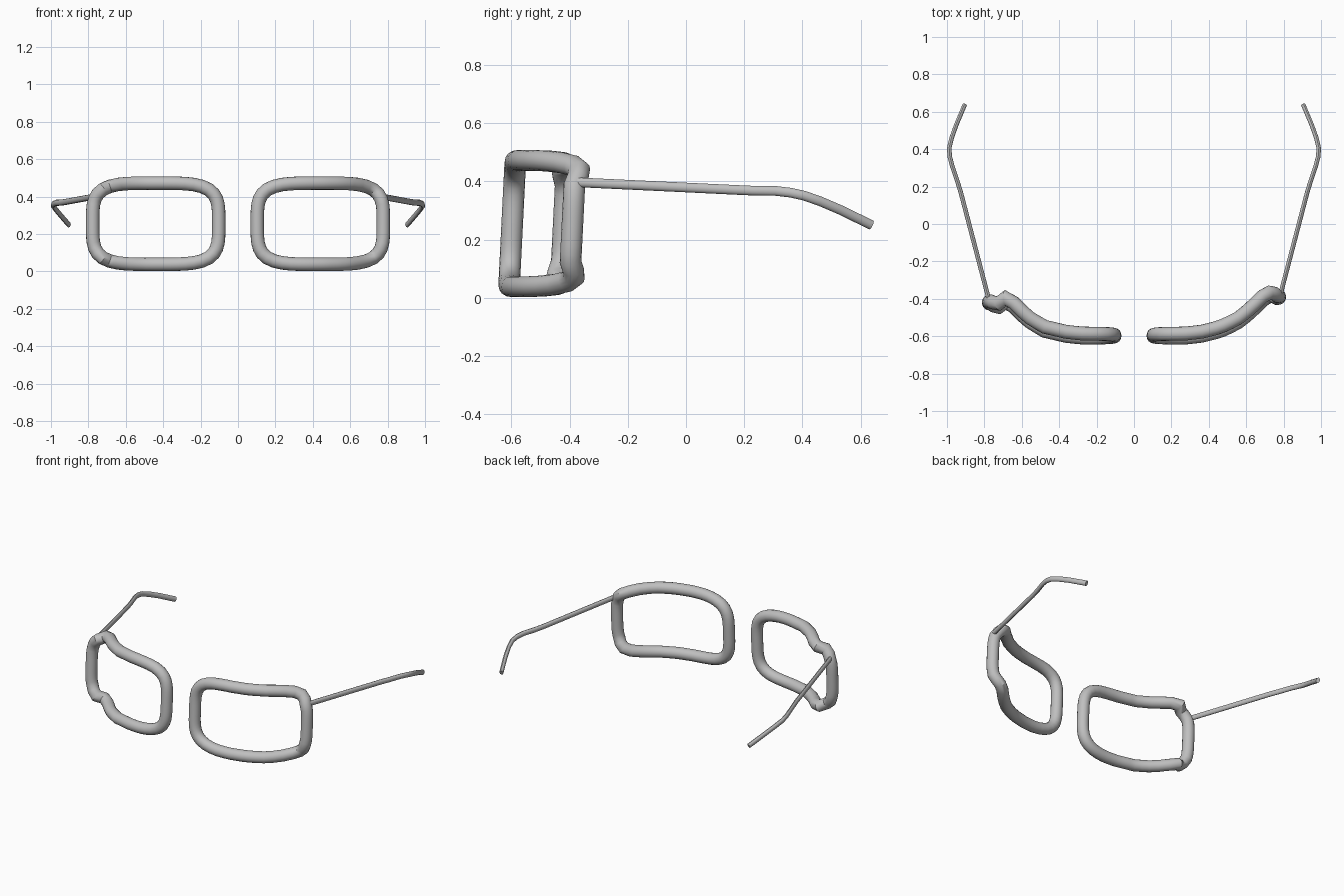
import bpy, bmesh, math
from mathutils import Vector

if "Cube" in bpy.data.objects:
    bpy.data.objects.remove(bpy.data.objects["Cube"])

grey = bpy.data.materials.new("frame grey")
grey.diffuse_color = (0.52, 0.52, 0.52, 1)
grey.use_nodes = True
grey.node_tree.nodes["Principled BSDF"].inputs["Base Color"].default_value = grey.diffuse_color


def sweep(name, path, ref, half_a, half_b, closed, sides=16):
    """Sweep an elliptical section along a path with mitred bends."""
    bm = bmesh.new()
    rings, n = [], len(path)
    for i, p in enumerate(path):
        before = path[i - 1] if closed or i > 0 else p - (path[1] - p)
        after = path[(i + 1) % n] if closed or i < n - 1 else p + (p - before)
        t1, t2 = (p - before).normalized(), (after - p).normalized()
        t = (t1 + t2).normalized()
        a = ref(p)
        a = (a - t * a.dot(t)).normalized()
        b = t.cross(a)
        bend = t2 - t1
        stretch = min(1 / max(t.dot(t1), 0.6), 1.5) - 1
        bend = bend.normalized() if bend.length > 1e-5 else Vector()
        ring = []
        for k in range(sides):
            w = 2 * math.pi * k / sides
            off = a * half_a * math.cos(w) + b * half_b * math.sin(w)
            ring.append(bm.verts.new(p + off + bend * bend.dot(off) * stretch))
        rings.append(ring)
    for i in range(n if closed else n - 1):
        r, s = rings[i], rings[(i + 1) % n]
        for k in range(sides):
            m = (k + 1) % sides
            bm.faces.new((r[k], r[m], s[m], s[k]))
    if not closed:
        bm.faces.new(rings[0])
        bm.faces.new(rings[-1])
    bmesh.ops.recalc_face_normals(bm, faces=bm.faces)
    me = bpy.data.meshes.new(name)
    bm.to_mesh(me)
    bm.free()
    me.materials.append(grey)
    ob = bpy.data.objects.new(name, me)
    bpy.context.collection.objects.link(ob)
    bpy.ops.object.select_all(action='DESELECT')
    ob.select_set(True)
    bpy.context.view_layer.objects.active = ob
    bpy.ops.object.shade_smooth_by_angle(angle=math.radians(35))
    return ob


def depth(profile, x):
    """Depth of the wrapped rim at a distance x from the middle."""
    if x <= profile[0][0]:
        return profile[0][1]
    for (x0, y0), (x1, y1) in zip(profile, profile[1:]):
        if x <= x1:
            return y0 + (y1 - y0) * (x - x0) / (x1 - x0)
    return profile[-1][1]


# Rims: rounded rectangles wrapped back towards the temples
CX, CZ, HW, HH = 0.44, 0.255, 0.337, 0.217
wrap_right = [(0.27, -0.597), (0.36, -0.587), (0.46, -0.562), (0.55, -0.52),
              (0.62, -0.465), (0.69, -0.395), (0.735, -0.37), (0.765, -0.39)]
wrap_left = [(0.27, -0.597), (0.36, -0.588), (0.48, -0.56), (0.57, -0.505),
             (0.65, -0.425), (0.69, -0.405), (0.73, -0.44), (0.765, -0.42)]


def rim(name, side, profile, count=56):
    path = []
    for i in range(count):
        w = 2 * math.pi * i / count
        c, s = math.cos(w), math.sin(w)
        r = (c ** 4 + s ** 4) ** -0.25
        x, z = CX + HW * r * c, HH * r * s
        path.append(Vector((side * x, depth(profile, x) + 0.05 * z, CZ + z)))
    centre = Vector((side * CX, 0, CZ))
    outward = lambda p: Vector(((p.x - centre.x) / HW, 0, (p.z - CZ) / HH))
    return sweep(name, path, outward, 0.036, 0.037, True)


rim("right_rim", 1, wrap_right)
rim("left_rim", -1, wrap_left)

# Temple arms: thin rods that bow outwards and drop behind the ear
arm = [(0.777, -0.40, 0.398), (0.925, 0.165, 0.371), (0.945, 0.23, 0.368),
       (0.972, 0.31, 0.367), (0.985, 0.36, 0.361), (0.988, 0.405, 0.351),
       (0.975, 0.46, 0.332), (0.95, 0.53, 0.302), (0.905, 0.637, 0.25)]
for name, side in (("right_arm", 1), ("left_arm", -1)):
    sweep(name, [Vector((side * x, y, z)) for x, y, z in arm],
          lambda p: Vector((1, 0, 0)), 0.012, 0.0165, False, 12)
